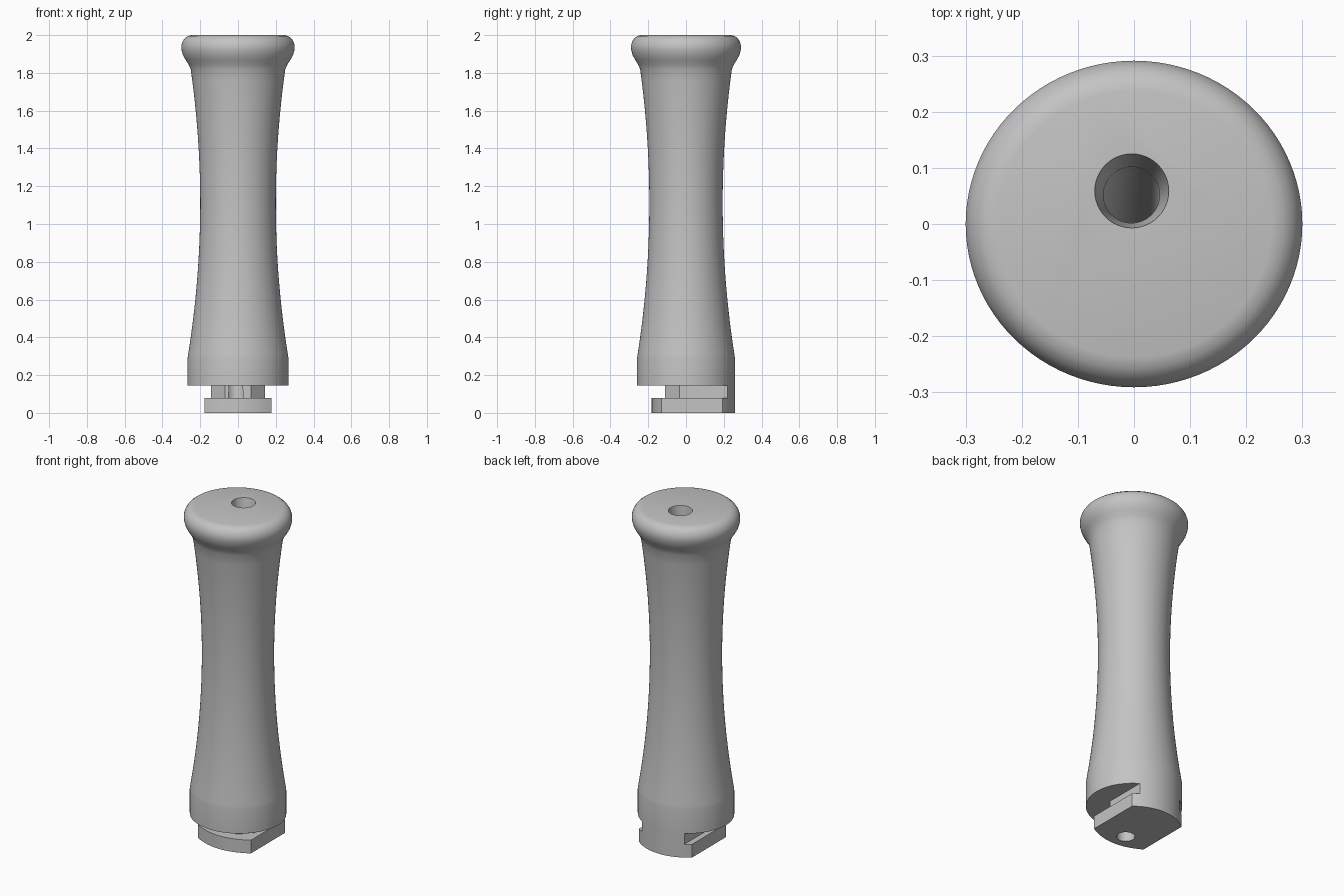
import bpy, bmesh, math
from mathutils import Vector

if "Cube" in bpy.data.objects:
    bpy.data.objects.remove(bpy.data.objects["Cube"], do_unlink=True)

grey = bpy.data.materials.new("plain_grey")
grey.use_nodes = True
colour = (0.55, 0.55, 0.55, 1)
grey.diffuse_color = colour
grey.node_tree.nodes["Principled BSDF"].inputs["Base Color"].default_value = colour

SEGMENTS = 96
DEPTH_RATIO = 0.97   # the grip is slightly oval


def make_object(name, bm):
    bmesh.ops.recalc_face_normals(bm, faces=bm.faces)
    mesh = bpy.data.meshes.new(name)
    bm.to_mesh(mesh)
    bm.free()
    mesh.materials.append(grey)
    obj = bpy.data.objects.new(name, mesh)
    bpy.context.collection.objects.link(obj)
    return obj


def bridge_rings(name, rings):
    """Closed solid through a list of equal-sized point rings."""
    bm = bmesh.new()
    loops = [[bm.verts.new(p) for p in ring] for ring in rings]
    n = len(loops[0])
    for low, high in zip(loops, loops[1:]):
        for i in range(n):
            j = (i + 1) % n
            bm.faces.new((low[i], low[j], high[j], high[i]))
    bm.faces.new(loops[0][::-1])
    bm.faces.new(loops[-1])
    return make_object(name, bm)


def circle(radius, centre, ratio=1.0, count=SEGMENTS):
    return [Vector((radius * math.cos(a), radius * ratio * math.sin(a), 0)) + Vector(centre)
            for a in (2 * math.pi * i / count for i in range(count))]


def outside_cutter(name, half_outline, z0, z1):
    """Prism removing all that lies outside a mirrored outline open to the back."""
    left = [(-x, y) for x, y in reversed(half_outline) if x > 0]
    pts = half_outline + left + [(-0.6, 0.5), (-0.6, -0.5), (0.6, -0.5), (0.6, 0.5)]
    return bridge_rings(name, [[(x, y, z) for x, y in pts] for z in (z0, z1)])


# Grip: straight collar, waisted shaft, rounded pommel
profile = [(0.267, 0), (0.267, 0.145), (0.267, 0.29)]
for i in range(25):
    z = 0.31 + i * 1.51 / 24
    profile.append((0.2 + 0.1 * (z - 1.11) ** 2, z))
profile += [(0.262, 1.845), (0.278, 1.87), (0.292, 1.895), (0.3, 1.925), (0.3, 1.945),
            (0.294, 1.965), (0.283, 1.982), (0.266, 1.995), (0.245, 2.0)]
grip = bridge_rings("handle_grip", [circle(r, (0, 0, z), DEPTH_RATIO) for r, z in profile])

# Neck: narrow block with chamfered front corners
neck = [(0.142, 0.5), (0.142, -0.035), (0.07, -0.11)]
cutters = [outside_cutter("neck_cutter", neck, 0.08, 0.145)]

# Foot: wider plate with a shallow curved front
foot = [(0.177, 0.5)]
for i in range(13):
    x = 0.177 * (1 - i / 12)
    foot.append((x, -0.182 + 0.052 * (x / 0.177) ** 2))
cutters.append(outside_cutter("foot_cutter", foot, -0.1, 0.1))

# Slanted bore with a countersunk mouth
top, bottom = Vector((-0.004, 0.059, 2)), Vector((-0.012, -0.085, 0))
bore = [(1.05, 0.07), (1, 0.066), (0.95, 0.05), (-0.05, 0.05)]
cutters.append(bridge_rings("bore_cutter",
                            [circle(r, bottom.lerp(top, t), 1, 48) for t, r in bore[::-1]]))

bpy.context.view_layer.objects.active = grip
grip.select_set(True)
for cutter in cutters:
    mod = grip.modifiers.new(cutter.name, "BOOLEAN")
    mod.operation = "DIFFERENCE"
    mod.solver = "EXACT"
    mod.object = cutter
    bpy.ops.object.modifier_apply(modifier=mod.name)
    bpy.data.objects.remove(cutter, do_unlink=True)

bpy.ops.object.select_all(action="DESELECT")
grip.select_set(True)
bpy.ops.object.shade_smooth_by_angle(angle=math.radians(30))
